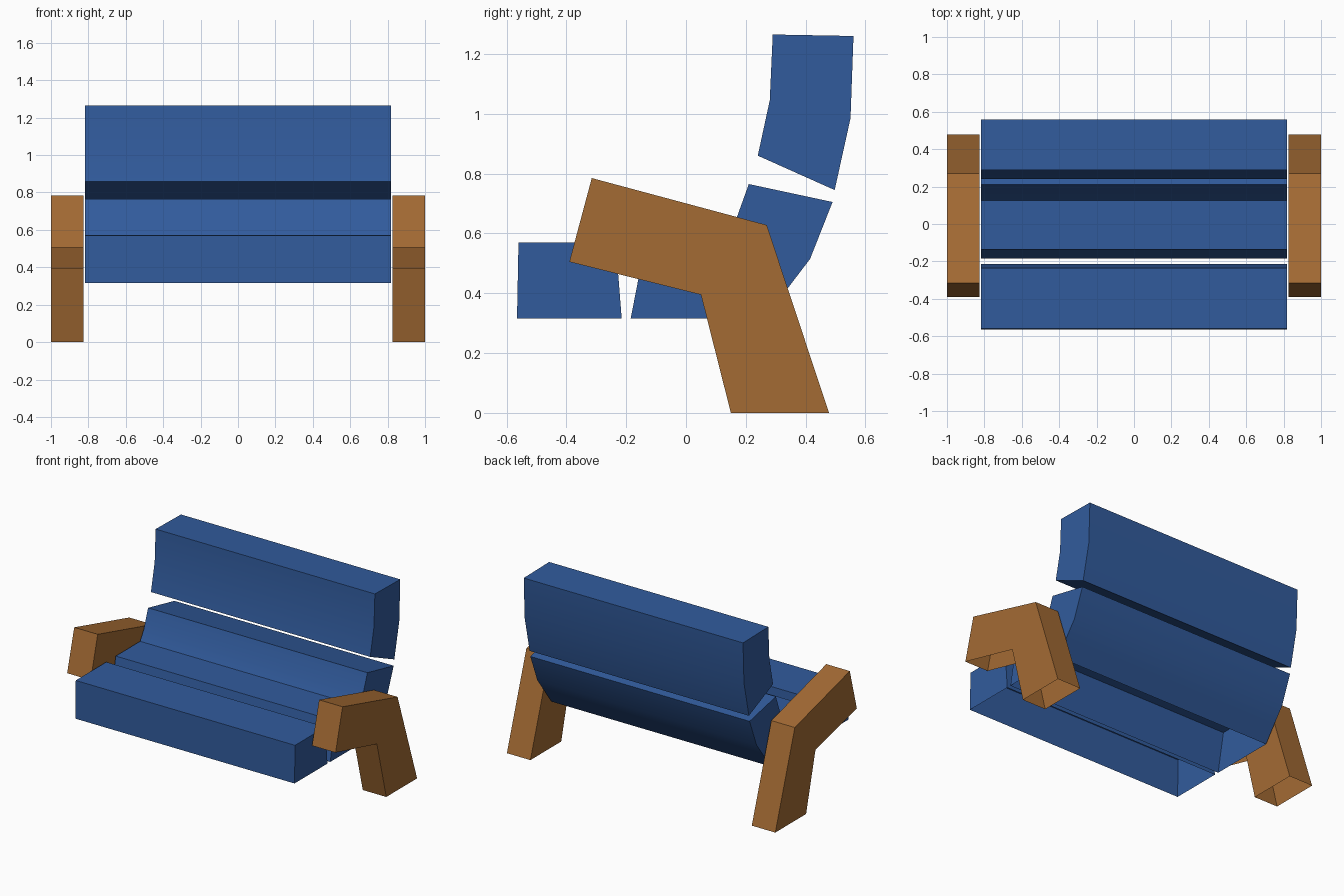
import bpy, bmesh
from math import radians

cube = bpy.data.objects.get("Cube")
if cube:
    bpy.data.objects.remove(cube, do_unlink=True)


def make_material(name, color):
    mat = bpy.data.materials.new(name)
    mat.use_nodes = True
    mat.diffuse_color = color
    mat.node_tree.nodes["Principled BSDF"].inputs["Base Color"].default_value = color
    return mat


def extrude_profile(name, profile, x_min, x_max, mat, open_edges=()):
    """Extrude a side profile (y, z), counter-clockwise from +x, along x.
    Edges listed in open_edges get no face, leaving a hollow shell."""
    bm = bmesh.new()
    left = [bm.verts.new((x_max, y, z)) for y, z in profile]
    right = [bm.verts.new((x_min, y, z)) for y, z in profile]
    bm.faces.new(left)
    bm.faces.new(right[::-1])
    count = len(profile)
    for i in range(count):
        if i not in open_edges:
            j = (i + 1) % count
            bm.faces.new((left[i], right[i], right[j], left[j]))
    mesh = bpy.data.meshes.new(name)
    bm.to_mesh(mesh)
    bm.free()
    mesh.materials.append(mat)
    # Soft curved cushions, crisp corners
    mesh.shade_smooth()
    mesh.set_sharp_from_angle(angle=radians(30))
    obj = bpy.data.objects.new(name, mesh)
    bpy.context.scene.collection.objects.link(obj)
    return obj


blue = make_material("blue fabric", (0.031, 0.105, 0.335, 1))
wood = make_material("brown wood", (0.37, 0.147, 0.034, 1))
HALF = 0.817

# Front seat cushion, open underneath
extrude_profile("front_seat_cushion",
                [(-0.565, 0.315), (-0.215, 0.315), (-0.235, 0.57), (-0.56, 0.57)],
                -HALF, HALF, blue, open_edges={0})

# Rear seat flowing up into the lower backrest, open underneath
extrude_profile("rear_seat_and_lower_back",
                [(-0.185, 0.315), (0.265, 0.315), (0.335, 0.41), (0.415, 0.515),
                 (0.49, 0.705), (0.21, 0.765), (0.165, 0.64), (0.125, 0.572),
                 (-0.135, 0.572)],
                -HALF, HALF, blue, open_edges={0})

# Upper backrest
extrude_profile("upper_backrest",
                [(0.24, 0.86), (0.497, 0.745), (0.55, 0.985), (0.56, 1.26),
                 (0.29, 1.265), (0.28, 1.045)],
                -HALF, HALF, blue)

# Bent armrests with legs, hollow below
arm = [(0.15, 0), (0.478, 0), (0.27, 0.628), (-0.315, 0.785),
       (-0.39, 0.505), (0.05, 0.395)]
for side, x_min in (("left", 0.825), ("right", -1.0)):
    extrude_profile(side + "_armrest_leg", arm, x_min, x_min + 0.175, wood,
                    open_edges={0, 4})
